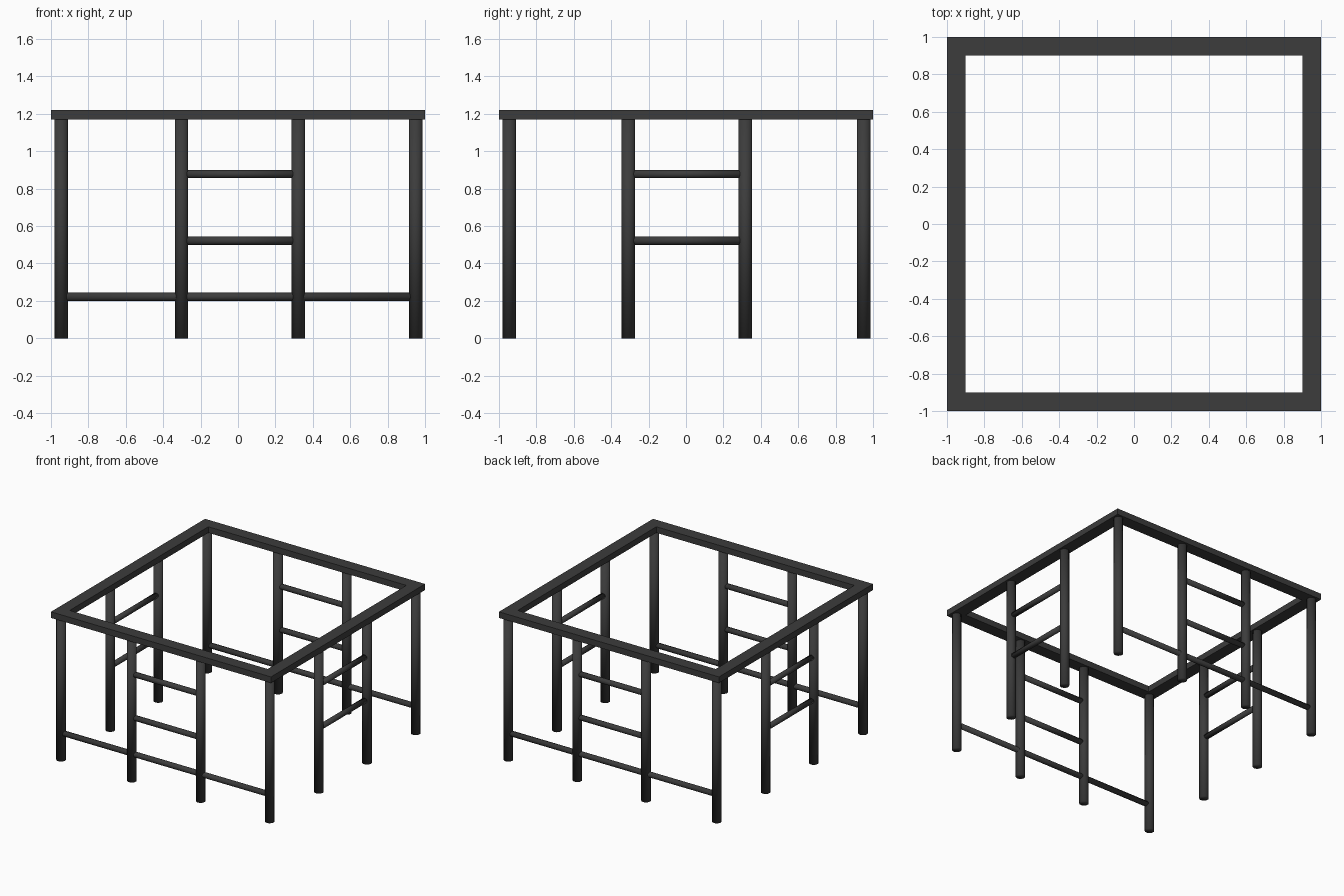
import bpy
import bmesh
from mathutils import Vector

cube = bpy.data.objects.get("Cube")
if cube:
    bpy.data.objects.remove(cube, do_unlink=True)

paint = bpy.data.materials.new("charcoal_metal")
paint.use_nodes = True
colour = (0.045, 0.045, 0.045, 1)
paint.diffuse_color = colour
paint.node_tree.nodes["Principled BSDF"].inputs["Base Color"].default_value = colour

FRAME_BOTTOM, FRAME_TOP = 1.17, 1.22
LOW, HIGH = -0.946, 0.95       # centre lines of the outer posts
LADDER_X = (-0.302, 0.323)
LADDER_Y = (-0.308, 0.318)
POST_R, BAR_R = 0.036, 0.022


def tube(name, start, end, radius, sides=24):
    """Softly shaded round bar between two points."""
    start, end = Vector(start), Vector(end)
    axis = end - start
    bpy.ops.mesh.primitive_cylinder_add(
        vertices=sides, radius=radius, depth=axis.length,
        location=(start + end) / 2, rotation=axis.to_track_quat('Z', 'Y').to_euler())
    obj = bpy.context.object
    obj.name = name
    obj.data.materials.append(paint)
    bpy.ops.object.shade_smooth()


def post(name, x, y):
    tube(name, (x, y, 0), (x, y, FRAME_BOTTOM + 0.01), POST_R)


# Square top frame: a flat plate with its middle removed, then thickened
bm = bmesh.new()
bmesh.ops.create_grid(bm, x_segments=1, y_segments=1, size=1)
middle = bm.faces[:]
bmesh.ops.inset_region(bm, faces=middle, thickness=0.1,
                       use_boundary=True, use_even_offset=True)
centre = [f for f in bm.faces if f.calc_center_median().length < 0.1]
bmesh.ops.delete(bm, geom=centre, context='FACES')
mesh = bpy.data.meshes.new("top_frame")
bm.to_mesh(mesh)
bm.free()
mesh.materials.append(paint)
frame = bpy.data.objects.new("top_frame", mesh)
frame.location.z = FRAME_TOP
bpy.context.collection.objects.link(frame)
thicken = frame.modifiers.new("thickness", 'SOLIDIFY')
thicken.thickness = FRAME_TOP - FRAME_BOTTOM
thicken.offset = -1

# Front and back: corner posts, ladder posts and a low rail
for side, y in (("front", LOW), ("back", HIGH)):
    for x in (LOW, HIGH):
        post(side + "_corner_post", x, y)
    for x in LADDER_X:
        post(side + "_ladder_post", x, y)
    tube(side + "_low_rail", (LOW, y, 0.222), (HIGH, y, 0.222), BAR_R)

# Left and right ladder posts
for side, x in (("right", LOW), ("left", HIGH)):
    for y in LADDER_Y:
        post(side + "_ladder_post", x, y)

# Two rungs on each of the four ladders
for z in (0.522, 0.878):
    for side, s in (("front", LOW), ("back", HIGH)):
        tube(side + "_rung", (LADDER_X[0], s, z), (LADDER_X[1], s, z), BAR_R)
    for side, s in (("right", LOW), ("left", HIGH)):
        tube(side + "_rung", (s, LADDER_Y[0], z), (s, LADDER_Y[1], z), BAR_R)
